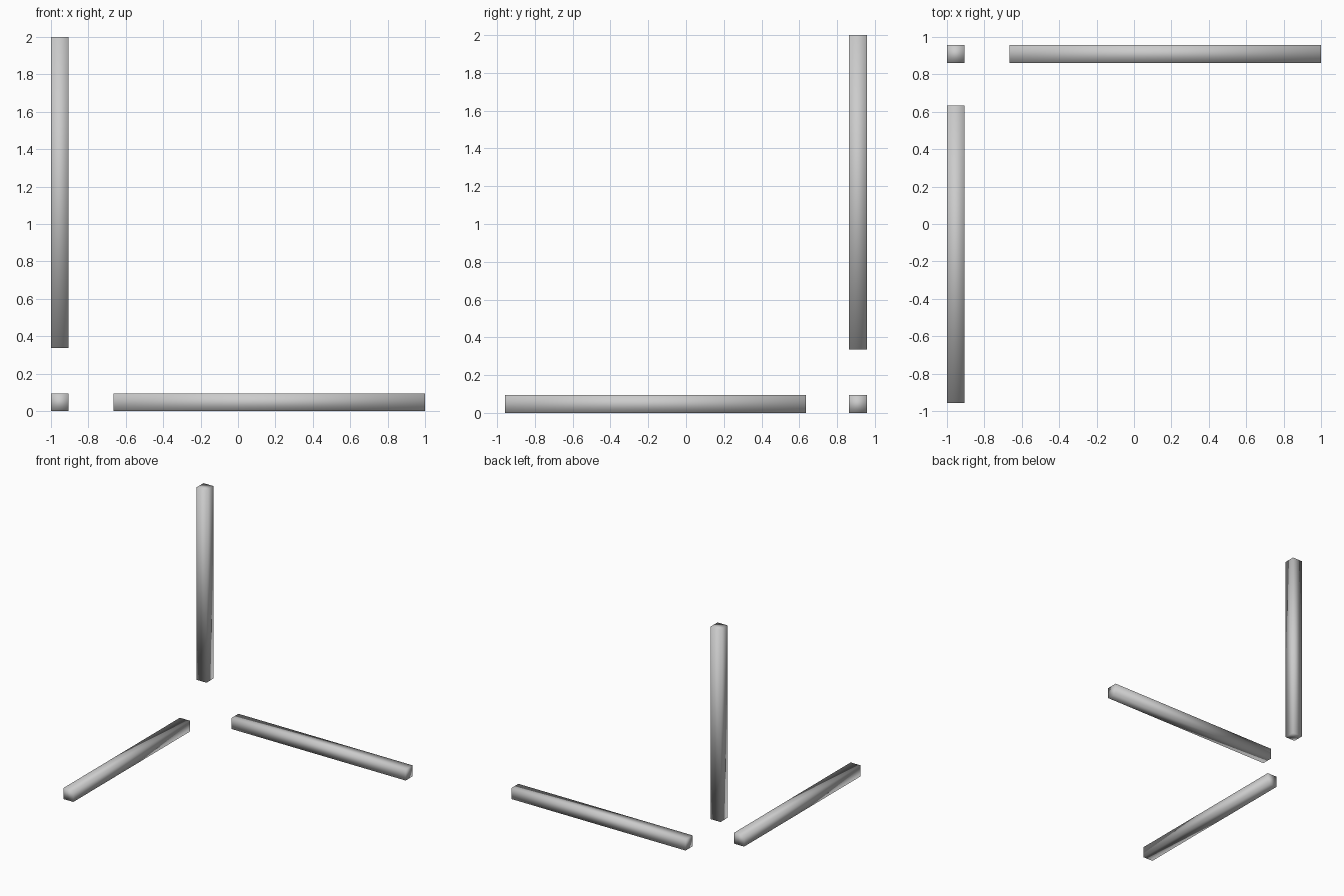
import bpy
import bmesh
from mathutils import Matrix, Vector

if "Cube" in bpy.data.objects:
    bpy.data.objects.remove(bpy.data.objects["Cube"])

T = 0.095        # bar thickness
X0 = -1.0        # left face of the corner
Y1 = 0.957       # back face of the corner


def bar(name, low, high):
    """Square bar spanning two opposite corners, smooth shaded."""
    low, high = Vector(low), Vector(high)
    bm = bmesh.new()
    bmesh.ops.create_cube(
        bm, size=1,
        matrix=Matrix.Translation((low + high) / 2) @ Matrix.Diagonal((*(high - low), 1)))
    for face in bm.faces:
        face.smooth = True
    mesh = bpy.data.meshes.new(name)
    bm.to_mesh(mesh)
    bm.free()
    obj = bpy.data.objects.new(name, mesh)
    bpy.context.collection.objects.link(obj)
    return obj


# Three bars pointing away from an open corner at the back left
bar("width_bar", (-0.666, Y1 - T, 0), (1, Y1, T))
bar("depth_bar", (X0, -Y1, 0), (X0 + T, 0.634, T))
bar("upright_bar", (X0, Y1 - T, 0.336), (X0 + T, Y1, 2))
